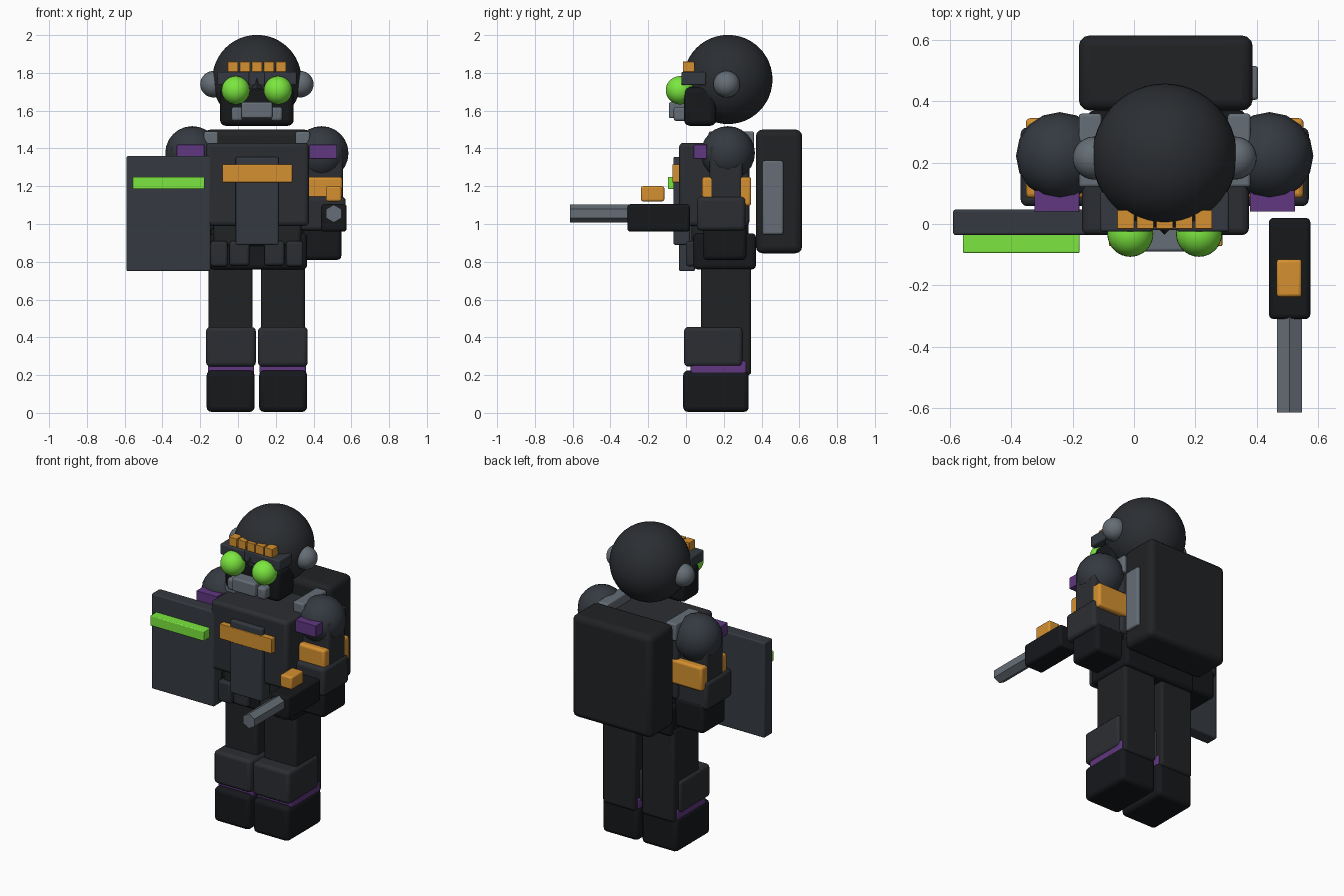
import bpy, math

if "Cube" in bpy.data.objects:
    bpy.data.objects.remove(bpy.data.objects["Cube"])

CX = 0.10  # symmetry plane of the body (shield and gun are off to the sides)


def material(name, r, g, b):
    m = bpy.data.materials.new(name)
    m.diffuse_color = (r, g, b, 1)
    m.use_nodes = True
    m.node_tree.nodes["Principled BSDF"].inputs["Base Color"].default_value = m.diffuse_color
    return m


BLACK = material("black", 0.008, 0.009, 0.011)
CLOTH = material("cloth", 0.015, 0.016, 0.018)
DARK = material("dark", 0.024, 0.027, 0.032)
PLATE = material("plate", 0.035, 0.042, 0.052)
STEEL = material("steel", 0.13, 0.155, 0.18)
ORANGE = material("orange", 0.66, 0.28, 0.03)
GREEN = material("green", 0.20, 0.80, 0.05)
PURPLE = material("purple", 0.115, 0.038, 0.22)


def finish(name, mat):
    o = bpy.context.object
    o.name = name
    o.data.materials.append(mat)
    return o


def box(name, mat, x, y, z, bevel=0.015):
    """Bevelled box from (min, max) ranges."""
    c = [(r[0] + r[1]) / 2 for r in (x, y, z)]
    bpy.ops.mesh.primitive_cube_add(size=1, location=c)
    o = finish(name, mat)
    o.scale = [abs(r[1] - r[0]) for r in (x, y, z)]
    bpy.ops.object.transform_apply(location=False, rotation=False, scale=True)
    if bevel:
        b = o.modifiers.new("bevel", 'BEVEL')
        b.width, b.segments = bevel, 3
        bpy.ops.object.shade_smooth_by_angle(angle=math.radians(40))
    return o


def ball(name, mat, loc, r, seg=32, rings=16):
    bpy.ops.mesh.primitive_uv_sphere_add(segments=seg, ring_count=rings, radius=r, location=loc)
    o = finish(name, mat)
    bpy.ops.object.shade_smooth()
    return o


def pair_box(name, mat, x, y, z, bevel=0.015):
    """Box on the +x side plus its mirror image about the body plane."""
    box(name + "_right", mat, x, y, z, bevel)
    box(name + "_left", mat, (2 * CX - x[1], 2 * CX - x[0]), y, z, bevel)


def pair_ball(name, mat, loc, r, seg=32, rings=16):
    ball(name + "_right", mat, loc, r, seg, rings)
    ball(name + "_left", mat, (2 * CX - loc[0], loc[1], loc[2]), r, seg, rings)


# Head
ball("helmet", DARK, (CX, 0.222, 1.765), 0.236, 48, 24)
box("jaw", BLACK, (-0.095, 0.295), (-0.01, 0.16), (1.52, 1.725), 0.03)
box("respirator", STEEL, (0.018, 0.182), (-0.09, 0.02), (1.56, 1.645), 0.01)
pair_box("filter", STEEL, (0.175, 0.235), (-0.065, 0.02), (1.545, 1.62))
pair_ball("goggle", GREEN, (0.212, -0.032, 1.708), 0.075)
pair_ball("ear_pad", STEEL, (0.33, 0.215, 1.74), 0.07)
pair_box("brow", PLATE, (0.14, 0.31), (-0.025, 0.105), (1.735, 1.805), 0.008)
box("brow_middle", PLATE, (0.03, 0.17), (-0.02, 0.08), (1.735, 1.805), 0.005)
bpy.ops.mesh.primitive_cone_add(vertices=4, radius1=0.03, depth=0.12, location=(CX, -0.005, 1.775))
finish("nose_ridge", DARK)
for i in range(5):
    x = CX + (i - 2) * 0.0635
    box(f"helmet_stud_{i + 1}", ORANGE, (x - 0.028, x + 0.028), (-0.016, 0.045), (1.805, 1.86), 0.003)

# Torso and chest gear
box("torso", DARK, (-0.17, 0.375), (-0.036, 0.335), (0.99, 1.43), 0.022)
box("chest_plate", PLATE, (-0.012, 0.215), (-0.066, 0.02), (0.89, 1.355), 0.008)
box("chest_bar", ORANGE, (-0.082, 0.288), (-0.072, 0.0), (1.22, 1.315), 0.004)
box("pelvis", BLACK, (-0.15, 0.365), (0.04, 0.37), (0.76, 0.95), 0.02)
box("waist", CLOTH, (-0.13, 0.335), (0.03, 0.33), (0.88, 1.02), 0.02)
pair_box("outer_pouch", DARK, (0.255, 0.345), (0.0, 0.08), (0.775, 0.91))
pair_box("inner_pouch", DARK, (0.14, 0.245), (0.01, 0.08), (0.78, 0.91))

# Backpack
box("backpack", CLOTH, (-0.18, 0.387), (0.37, 0.615), (0.845, 1.50), 0.035)
box("backpack_panel", STEEL, (0.34, 0.405), (0.405, 0.515), (0.945, 1.335), 0.01)
pair_box("strap", STEEL, (0.305, 0.38), (0.12, 0.36), (1.38, 1.49), 0.01)

# Arms
pair_ball("shoulder", PLATE, (0.442, 0.222, 1.375), 0.143, 16, 12)
pair_box("upper_arm", DARK, (0.33, 0.556), (0.125, 0.30), (1.09, 1.42), 0.02)
pair_box("arm_band", ORANGE, (0.32, 0.553), (0.085, 0.345), (1.095, 1.25))
pair_box("shoulder_tag", PURPLE, (0.378, 0.525), (0.04, 0.11), (1.345, 1.42), 0.003)
pair_box("elbow_guard", DARK, (0.325, 0.57), (0.058, 0.315), (0.965, 1.145), 0.022)
pair_box("hand", BLACK, (0.34, 0.547), (0.09, 0.32), (0.81, 1.0), 0.022)

# Legs
pair_box("leg", CLOTH, (0.122, 0.355), (0.08, 0.345), (0.2, 0.80), 0.018)
pair_box("knee_guard", DARK, (0.106, 0.369), (-0.01, 0.30), (0.245, 0.455), 0.022)
pair_box("ankle_band", PURPLE, (0.115, 0.36), (0.025, 0.32), (0.205, 0.275), 0.01)
pair_box("boot", BLACK, (0.112, 0.366), (-0.015, 0.332), (0.005, 0.225), 0.026)

# Shield
box("shield", PLATE, (-0.59, -0.145), (-0.036, 0.047), (0.75, 1.36), 0.008)
box("shield_light", GREEN, (-0.558, -0.177), (-0.095, -0.03), (1.185, 1.25), 0.005)

# Gun
box("gun_body", BLACK, (0.44, 0.575), (-0.31, 0.02), (0.96, 1.105))
bpy.ops.mesh.primitive_cylinder_add(vertices=6, radius=0.047, depth=0.34,
                                    location=(0.507, -0.445, 1.055), rotation=(math.pi / 2, 0, 0))
finish("gun_barrel", STEEL)
box("gun_sight", ORANGE, (0.465, 0.547), (-0.238, -0.115), (1.12, 1.20), 0.01)
